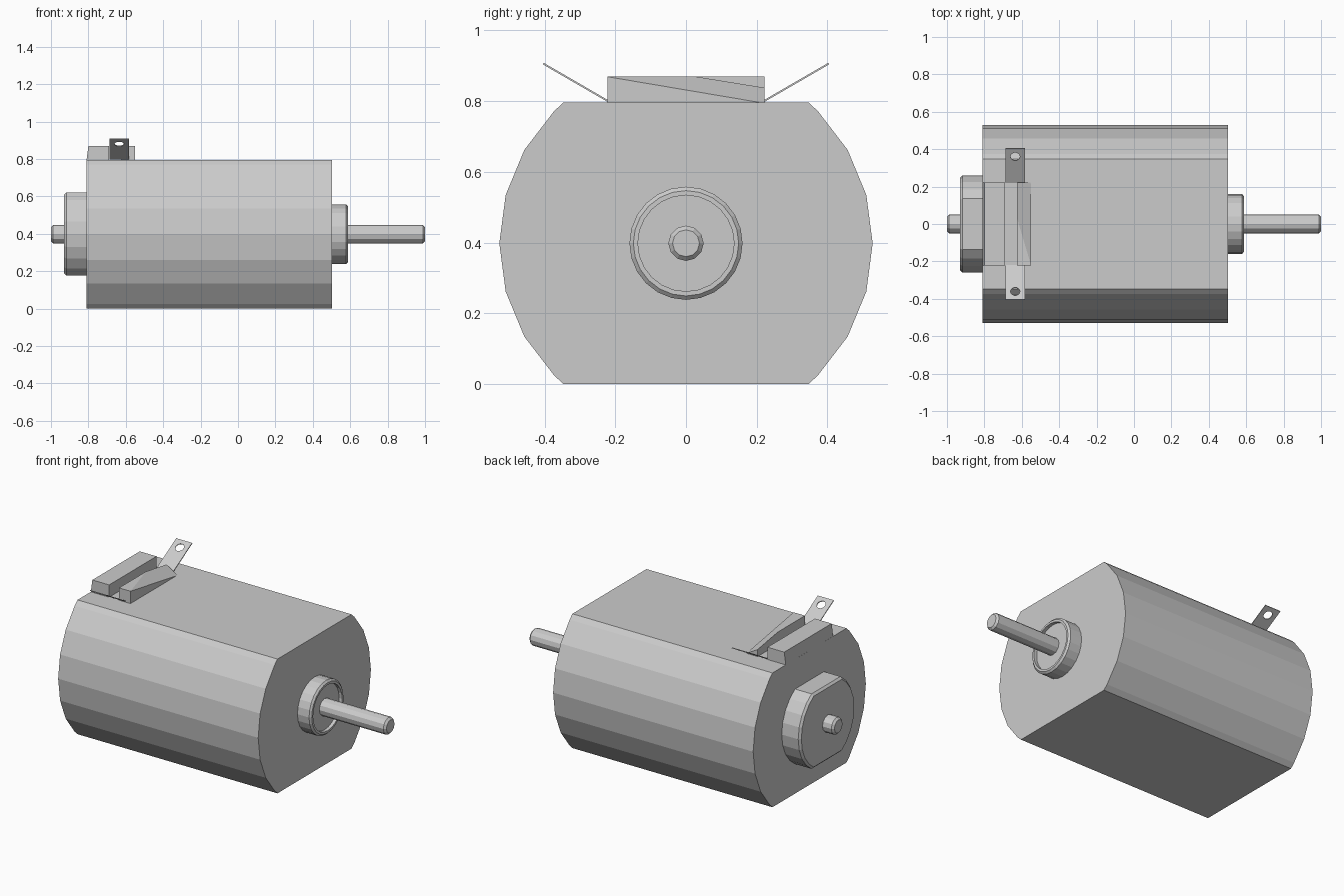
import bpy
from math import sin, cos, pi, radians
from mathutils import Vector

if "Cube" in bpy.data.objects:
    bpy.data.objects.remove(bpy.data.objects["Cube"])

AXIS_Z = 0.398


def mesh(name, verts, faces):
    me = bpy.data.meshes.new(name)
    me.from_pydata(verts, [], faces)
    me.update()
    ob = bpy.data.objects.new(name, me)
    bpy.context.collection.objects.link(ob)
    return ob


def loft(name, rings):
    """Skin equal-length closed rings of 3D points (ordered so faces look out), cap both ends."""
    n = len(rings[0])
    verts = [p for r in rings for p in r]
    faces = [(k * n + i, k * n + (i + 1) % n, (k + 1) * n + (i + 1) % n, (k + 1) * n + i)
             for k in range(len(rings) - 1) for i in range(n)]
    faces.append(tuple(reversed(range(n))))
    faces.append(tuple(range((len(rings) - 1) * n, len(rings) * n)))
    return mesh(name, verts, faces)


def ring(x, r, sides=24, flat=None):
    """Circle around the motor axis at x, optionally cut flat at top and bottom."""
    angles = [2 * pi * i / sides for i in range(sides)]
    if flat is None:
        pts = [(r * cos(a), r * sin(a)) for a in angles]
    else:
        w = (r * r - flat * flat) ** 0.5
        side = [(r * cos(a), r * sin(a)) for a in angles if abs(r * sin(a)) < flat]
        right = sorted([p for p in side if p[0] > 0], key=lambda p: p[1])
        left = sorted([p for p in side if p[0] < 0], key=lambda p: -p[1])
        pts = [(w, -flat)] + right + [(w, flat), (-w, flat)] + left + [(-w, -flat)]
    return [(x, y, AXIS_Z + z) for y, z in pts]


# Can with flat top and bottom
loft("motor_can", [ring(-0.81, 0.528, flat=0.398), ring(0.502, 0.528, flat=0.398)])

# Rear bearing housing with flats and a chamfered rim
loft("rear_housing", [ring(-0.93, 0.248, flat=0.21), ring(-0.918, 0.26, flat=0.222),
                      ring(-0.805, 0.26, flat=0.222)])

# Front bearing boss with chamfered rim and shallow recess
loft("front_boss", [ring(0.495, 0.16), ring(0.578, 0.16), ring(0.588, 0.149),
                    ring(0.588, 0.136), ring(0.568, 0.136)])

# Through shaft with chamfered ends
loft("shaft", [ring(-1.0, 0.038, 12), ring(-0.988, 0.05, 12),
               ring(0.988, 0.05, 12), ring(1.0, 0.038, 12)])

# Terminal block, rear bar with slightly sloped back
B, T, W = 0.794, 0.869, 0.222
bar = [(-0.81, B), (-0.69, B), (-0.69, T), (-0.80, T)]
loft("terminal_bar_rear", [[(x, y, z) for x, z in bar] for y in (W, -W)])

# Terminal block, front bar with its corner sliced off at a slant
I, O = -0.625, -0.55
verts = [(I, -W, B), (O, -W, B), (O, -W, T), (I, -W, T),
         (I, W, B), (O, W, B), (I, W, 0.838), (I, 0.03, T)]
faces = [(0, 1, 2, 3), (0, 4, 5, 1), (1, 5, 2), (2, 5, 6, 7), (2, 7, 3),
         (4, 6, 5), (0, 3, 7, 6, 4)]
mesh("terminal_bar_front", verts, faces)

# Solder tabs: thin angled strips pierced with an eyelet
start, end = Vector((W, 0.798)), Vector((0.405, 0.904))
along = (end - start).normalized()
length = (end - start).length
normal = Vector((-along.y, along.x)) * 0.005
n, half, hole_r, hole_at = 16, 0.052, 0.025, length * 0.77
for name, s in (("tab_left", 1), ("tab_right", -1)):
    # matching outer outline and hole loops, joined ring to ring
    outer, inner = [], []
    for i in range(n):
        a = 2 * pi * i / n
        c, d = cos(a), sin(a)
        m = max(abs(c), abs(d))
        u = d / m
        reach = length - hole_at if u > 0 else hole_at
        outer.append((half * c / m, hole_at + u * reach))
        inner.append((hole_r * c, hole_at + hole_r * d))
    loops = []
    for pts, k in ((outer, 0), (outer, 1), (inner, 1), (inner, 0)):
        loop = []
        for x, t in pts:
            p = start + along * t + normal * k
            loop.append((-0.635 + x, s * p.x, p.y))
        loops.append(loop[::s])
    verts = [p for l in loops for p in l]
    faces = [(k * n + i, k * n + (i + 1) % n,
              (k + 1) % 4 * n + (i + 1) % n, (k + 1) % 4 * n + i)
             for k in range(4) for i in range(n)]
    mesh(name, verts, faces)
